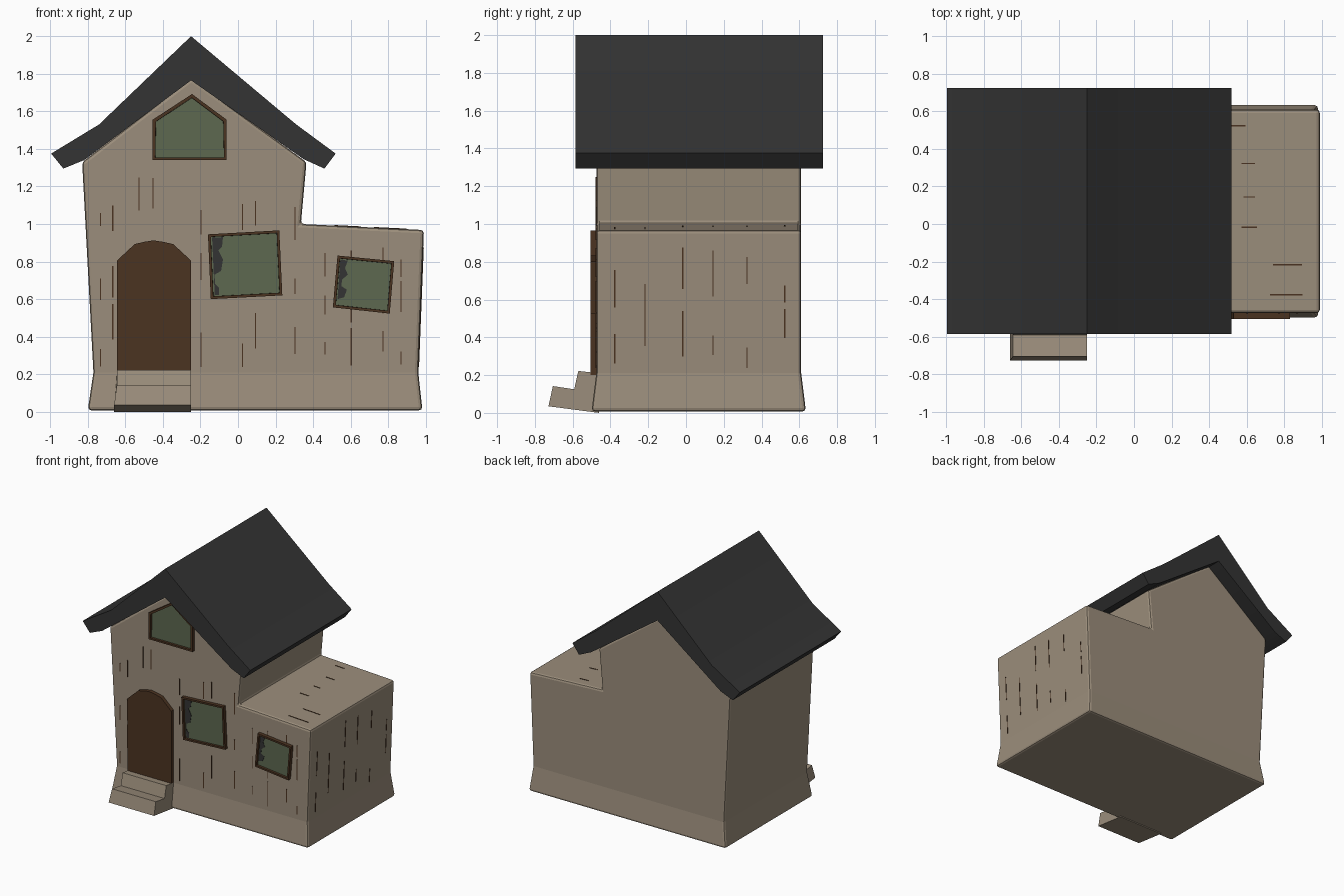
import bpy, bmesh, random
from mathutils import Vector

if "Cube" in bpy.data.objects:
    bpy.data.objects.remove(bpy.data.objects["Cube"])

random.seed(4)


def material(name, rgb):
    m = bpy.data.materials.new(name)
    m.diffuse_color = (*rgb, 1)
    m.use_nodes = True
    m.node_tree.nodes["Principled BSDF"].inputs["Base Color"].default_value = m.diffuse_color
    return m


PLASTER = material("plaster", (0.33, 0.27, 0.20))
ROOF = material("roof charcoal", (0.034, 0.034, 0.034))
WOOD = material("dark wood", (0.070, 0.033, 0.015))
GLASS = material("green glass", (0.110, 0.140, 0.080))


def finish(name, bm, *mats):
    bmesh.ops.recalc_face_normals(bm, faces=bm.faces)
    me = bpy.data.meshes.new(name)
    bm.to_mesh(me)
    bm.free()
    ob = bpy.data.objects.new(name, me)
    bpy.context.collection.objects.link(ob)
    for m in mats:
        me.materials.append(m)
    return ob


def add_prism(bm, pts, offset):
    """Close a solid between a 3D outline and its shifted copy."""
    a = [bm.verts.new(p) for p in pts]
    b = [bm.verts.new(Vector(p) + Vector(offset)) for p in pts]
    bm.faces.new(a)
    bm.faces.new(b[::-1])
    n = len(a)
    for i in range(n):
        bm.faces.new((a[i], a[(i + 1) % n], b[(i + 1) % n], b[i]))


def front_prism(name, outline, y0, y1, mat):
    bm = bmesh.new()
    add_prism(bm, [(x, y0, z) for x, z in outline], (0, y1 - y0, 0))
    return finish(name, bm, mat)


# House body: gabled block with low annex and flared foot
wall = [(-0.80, 0.008), (-0.77, 0.21), (-0.83, 1.33), (-0.25, 1.775), (0.365, 1.33),
        (0.335, 1.0), (0.99, 0.968), (0.96, 0.21), (0.982, 0.008)]
bm = bmesh.new()
front = [bm.verts.new((x, -0.50 if z < 0.1 else -0.475, z)) for x, z in wall]
back = [bm.verts.new((x, 0.635 if z < 0.1 else 0.61, z)) for x, z in wall]
for ring in (front, back):
    bm.faces.new(ring[1:8])
    bm.faces.new((ring[0], ring[1], ring[7], ring[8]))
for i in range(9):
    j = (i + 1) % 9
    bm.faces.new((front[i], front[j], back[j], back[i]))
body = finish("house_body", bm, PLASTER)
bev = body.modifiers.new("soft edges", "BEVEL")
bev.width, bev.segments, bev.limit_method = 0.018, 2, "ANGLE"

# Roof: kicked eaves, thick shell
roof = front_prism("roof", [
    (-0.995, 1.375), (-0.74, 1.53), (-0.25, 2.0), (0.31, 1.53), (0.52, 1.375), (0.46, 1.295),
    (0.35, 1.345), (-0.25, 1.765), (-0.82, 1.34), (-0.93, 1.295)], -0.585, 0.725, ROOF)
bpy.context.view_layer.objects.active = roof
roof.select_set(True)
bpy.ops.object.shade_smooth_by_angle()

# Door with faceted arch
front_prism("door", [(-0.645, 0.2), (-0.25, 0.2), (-0.25, 0.805), (-0.345, 0.893), (-0.40, 0.905),
                     (-0.45, 0.913), (-0.50, 0.905), (-0.55, 0.893), (-0.645, 0.805)],
            -0.505, -0.45, WOOD)

# Door steps, side profile swept across x
bm = bmesh.new()
steps = [(-0.728, 0.035), (-0.705, 0.142), (-0.592, 0.125), (-0.57, 0.222),
         (-0.46, 0.21), (-0.46, 0.0)]
add_prism(bm, [(-0.66 if z < 0.1 else -0.645, y, z) for y, z in steps], (0.4, 0, 0))
for v in bm.verts:
    if v.co.x > -0.5:
        v.co.x = -0.25
finish("door_steps", bm, PLASTER)


# Windows: raised frame with recessed pane
def window(name, outline):
    bm = bmesh.new()
    f = bm.faces.new([bm.verts.new((x, -0.505, z)) for x, z in outline])
    f.normal_update()
    if f.normal.y > 0:
        f.normal_flip()
    rim = list(f.edges)
    side = bmesh.ops.extrude_edge_only(bm, edges=rim)["geom"]
    for v in side:
        if isinstance(v, bmesh.types.BMVert):
            v.co.y = -0.46
    bmesh.ops.inset_individual(bm, faces=[f], thickness=0.02)
    bmesh.ops.inset_individual(bm, faces=[f], thickness=0.001)
    for v in f.verts:
        v.co.y = -0.487
    f.material_index = 1
    finish(name, bm, WOOD, GLASS)


window("middle_window", [(-0.16, 0.945), (0.22, 0.966), (0.236, 0.62), (-0.145, 0.60)])
window("annex_window", [(0.53, 0.832), (0.832, 0.802), (0.808, 0.523), (0.505, 0.556)])
window("attic_window", [(-0.455, 1.34), (-0.06, 1.34), (-0.06, 1.555), (-0.245, 1.692),
                        (-0.455, 1.555)])

# Dark broken patches on the panes
front_prism("middle_window_patch", [
    (-0.138, 0.927), (-0.08, 0.93), (-0.085, 0.88), (-0.105, 0.86), (-0.08, 0.81), (-0.09, 0.75),
    (-0.125, 0.73), (-0.122, 0.68), (-0.10, 0.66), (-0.10, 0.623), (-0.124, 0.622)],
    -0.490, -0.485, ROOF)
front_prism("annex_window_patch", [
    (0.545, 0.81), (0.585, 0.805), (0.57, 0.765), (0.585, 0.73), (0.555, 0.705), (0.55, 0.67),
    (0.58, 0.65), (0.565, 0.61), (0.53, 0.60)], -0.490, -0.485, ROOF)

# Thin wood-grain streaks on the front, right side and annex top
bm = bmesh.new()
W = 0.006
for x in (-0.735, -0.67, -0.53, -0.455, -0.20, 0.02, 0.09, 0.30, 0.46, 0.60, 0.77, 0.865):
    top = 0.9 if x > 0.34 else 1.25
    for k in range(3):
        h = random.uniform(0.06, 0.2)
        z = 0.22 + (top - 0.22) * (k + random.uniform(0, 0.6)) / 3
        add_prism(bm, [(x, -0.478, z), (x + W, -0.478, z), (x + W, -0.478, z + h),
                       (x, -0.478, z + h)], (0, 0.006, 0))
for y in (-0.38, -0.22, -0.02, 0.14, 0.32, 0.52):
    for k in range(2):
        z0 = random.uniform(0.23, 0.4) + 0.32 * k
        z1 = min(z0 + random.uniform(0.08, 0.25), 0.93)
        xs = [0.963 + (z - 0.21) * 0.0396 for z in (z0, z1)]
        add_prism(bm, [(xs[0], y, z0), (xs[0], y + W, z0), (xs[1], y + W, z1), (xs[1], y, z1)],
                  (-0.006, 0, 0))
    x0 = random.uniform(0.5, 0.75)
    x1 = x0 + random.uniform(0.06, 0.18)
    zs = [1.003 - (x - 0.335) * 0.0489 for x in (x0, x1)]
    add_prism(bm, [(x0, y, zs[0]), (x1, y, zs[1]), (x1, y + W, zs[1]), (x0, y + W, zs[0])],
              (0, 0, -0.006))
finish("wood_streaks", bm, WOOD)
